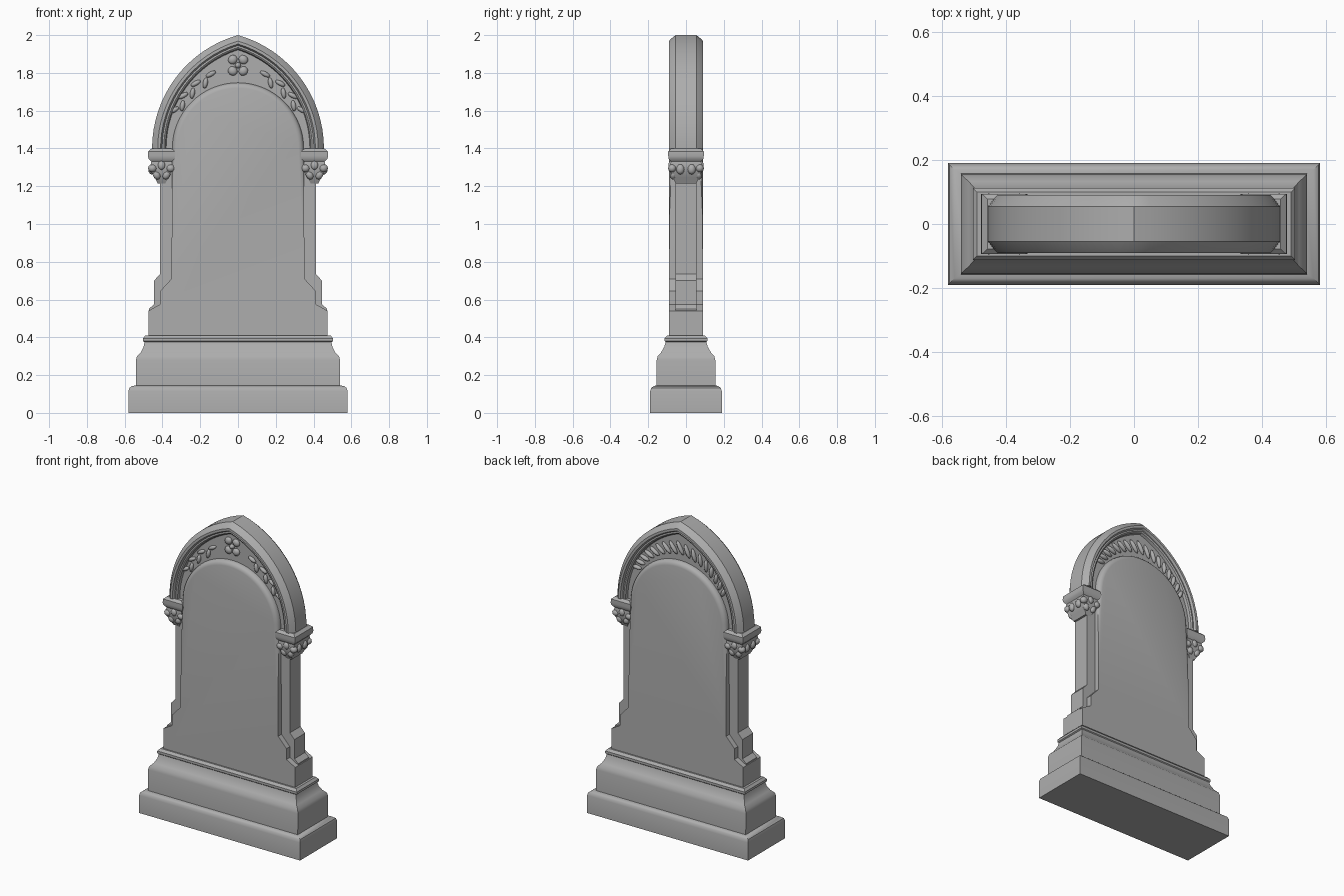
import bpy, bmesh, math
from mathutils import Matrix

cube = bpy.data.objects.get("Cube")
if cube:
    bpy.data.objects.remove(cube)

stone = bpy.data.materials.new("grey stone")
stone.use_nodes = True
GREY = (0.42, 0.42, 0.42, 1)
stone.diffuse_color = GREY
bsdf = stone.node_tree.nodes["Principled BSDF"]
bsdf.inputs["Base Color"].default_value = GREY
bsdf.inputs["Roughness"].default_value = 0.9

SPRING = 1.4                      # height where the arches start
CX, R = 0.168, 0.623              # pointed arch: centre offset and radius
CORE, FACE = 0.055, 0.09          # half depths


def finish(bm, name, angle=35):
    bmesh.ops.recalc_face_normals(bm, faces=bm.faces)
    mesh = bpy.data.meshes.new(name)
    bm.to_mesh(mesh)
    bm.free()
    obj = bpy.data.objects.new(name, mesh)
    bpy.context.collection.objects.link(obj)
    mesh.materials.append(stone)
    bpy.ops.object.select_all(action="DESELECT")
    obj.select_set(True)
    bpy.context.view_layer.objects.active = obj
    bpy.ops.object.shade_smooth_by_angle(angle=math.radians(angle))
    return obj


def rect_loft(name, profile, x=0):
    """Stack rectangles given as (half width, half depth, height)."""
    bm = bmesh.new()
    rings = [[bm.verts.new((x + sx * w, sy * d, z))
              for sx, sy in ((-1, -1), (1, -1), (1, 1), (-1, 1))] for w, d, z in profile]
    for a, b in zip(rings, rings[1:]):
        for i in range(4):
            j = (i + 1) % 4
            bm.faces.new((a[i], a[j], b[j], b[i]))
    bm.faces.new(rings[0])
    bm.faces.new(rings[-1])
    return finish(bm, name)


def pointed(d, n=16):
    """Right half of the pointed arch, moved inward by d."""
    r = R - d
    end = math.acos(CX / r)
    return [(r * math.cos(end * i / n) - CX, SPRING + r * math.sin(end * i / n))
            for i in range(n + 1)]


def slab(name, half, depth, bevel=0):
    """Mirror a half outline and extrude it through the depth."""
    outline = half + [(-x, z) for x, z in reversed(half) if x > 1e-5]
    bm = bmesh.new()
    front = bm.faces.new([bm.verts.new((x, -depth, z)) for x, z in outline])
    ext = bmesh.ops.extrude_face_region(bm, geom=[front], use_keep_orig=True)
    bmesh.ops.translate(bm, vec=(0, 2 * depth, 0),
                        verts=[g for g in ext["geom"] if isinstance(g, bmesh.types.BMVert)])
    if bevel:
        edges = [e for e in bm.edges if abs(e.verts[0].co.y - e.verts[1].co.y) < 1e-4
                 and min(v.co.z for v in e.verts) > SPRING - 0.01]
        bmesh.ops.bevel(bm, geom=edges, offset=bevel, segments=3, profile=0.5,
                        affect="EDGES", clamp_overlap=True)
    return finish(bm, name)


# Stepped base
rect_loft("base_plinth", [(0.58, 0.19, 0), (0.58, 0.19, 0.115), (0.575, 0.184, 0.132),
                          (0.56, 0.17, 0.143), (0.53, 0.15, 0.145)])
rect_loft("base_moulding", [(0.54, 0.157, 0.14), (0.54, 0.155, 0.28), (0.535, 0.15, 0.30),
                            (0.515, 0.132, 0.32), (0.50, 0.115, 0.35), (0.495, 0.108, 0.375),
                            (0.503, 0.113, 0.38), (0.503, 0.113, 0.395), (0.49, 0.10, 0.41)])

# Core slab with shoulders, side shafts and pointed top
slab("core_slab", [(0.472, 0.4), (0.472, 0.55), (0.445, 0.575), (0.445, 0.7),
                   (0.412, 0.735)] + [(0.412, SPRING - 0.1), (0.455, SPRING - 0.1)]
     + pointed(0), CORE)

# Raised panel with round top
PR = 0.348
round_top = [(PR * math.cos(math.pi / 2 * i / 16), SPRING + PR * math.sin(math.pi / 2 * i / 16))
             for i in range(17)]
slab("raised_panel", [(0.475, 0.4), (0.475, 0.54), (0.412, 0.575), (0.412, 0.645),
                      (0.352, 0.71)] + round_top, FACE, 0.028)


# Arch mouldings on both faces, and thin rolls beside the shafts
SECTION = [(0, CORE), (0.016, 0.076), (0.03, FACE), (0.045, FACE), (0.053, 0.076),
           (0.062, 0.078), (0.07, 0.072), (0.076, CORE - 0.005)]
for side, sy in (("front", -1), ("back", 1)):
    bm = bmesh.new()
    rows = []
    for d, y in SECTION:
        half = pointed(d)
        path = half + [(-x, z) for x, z in reversed(half[:-1])]
        rows.append([bm.verts.new((x, sy * y, z)) for x, z in path])
    for a, b in zip(rows, rows[1:]):
        for i in range(len(a) - 1):
            bm.faces.new((a[i], a[i + 1], b[i + 1], b[i]))
    # close the underside of both feet and the hidden back
    bm.faces.new([r[0] for r in rows])
    bm.faces.new([r[-1] for r in rows])
    for i in range(len(rows[0]) - 1):
        bm.faces.new((rows[0][i], rows[0][i + 1], rows[-1][i + 1], rows[-1][i]))
    finish(bm, side + "_arch_moulding")


def blobs(name, items):
    """Carved leaves: ellipsoids given as (position, radii, tilt in the face plane)."""
    bm = bmesh.new()
    for pos, size, tilt in items:
        m = (Matrix.Translation(pos) @ Matrix.Rotation(tilt, 4, "Y")
             @ Matrix.Diagonal((*size, 1)))
        bmesh.ops.create_icosphere(bm, subdivisions=2, radius=1, matrix=m)
    return finish(bm, name, 60)


# Capitals with leaf carving
for side, sx in (("left", 1), ("right", -1)):
    x = sx * 0.405
    rect_loft(side + "_capital", [(0.02, 0.055, 1.215), (0.035, 0.07, 1.245),
                                  (0.052, 0.08, 1.275), (0.058, 0.084, 1.305),
                                  (0.054, 0.08, 1.33), (0.068, 0.092, 1.345),
                                  (0.072, 0.094, 1.36), (0.07, 0.094, 1.385),
                                  (0.052, 0.078, 1.4)], x)
    leaves = []
    for sy in (-1, 1):
        for k in (-1, 1):
            leaves.append(((x + k * 0.048, sy * 0.073, 1.295), (0.024, 0.022, 0.022), 0))
            leaves.append(((x + k * 0.026, sy * 0.068, 1.26), (0.02, 0.018, 0.026), k * 0.5))
        leaves.append(((x, sy * 0.08, 1.31), (0.02, 0.014, 0.024), 0))
        leaves.append(((x + sx * 0.052, sy * 0.03, 1.29), (0.018, 0.022, 0.028), 0))
    blobs(side + "_capital_leaves", leaves)

# Front carving: four-lobed flower and a spray of leaves each side
Y = CORE + 0.003
carving = [((0, -Y, 1.84), (0.016, 0.02, 0.016), 0)]
for sx in (-1, 1):
    for sz in (-1, 1):
        carving.append(((sx * 0.028, -Y, 1.84 + sz * 0.03), (0.026, 0.016, 0.024), sx * sz * 0.7))
    for i in range(7):
        a = math.radians(70 - 6.5 * i)
        r = 0.405 - 0.004 * i + 0.014 * (-1) ** i
        carving.append(((sx * r * math.cos(a), -Y, SPRING + r * math.sin(a)),
                        (0.03, 0.014, 0.013), sx * (0.5 + 0.9 * (i % 2))))
blobs("front_leaf_carving", carving)

# Back carving: a row of slanted leaves following the arch
row = []
for i in range(-8, 9):
    a = math.radians(90 - 6.8 * i)
    r = 0.43 - 0.006 * abs(i)
    row.append(((r * math.cos(a), Y, SPRING + r * math.sin(a)),
                (0.013, 0.016, 0.048 - 0.002 * abs(i)), math.radians(6.8 * i + 30)))
blobs("back_leaf_carving", row)
